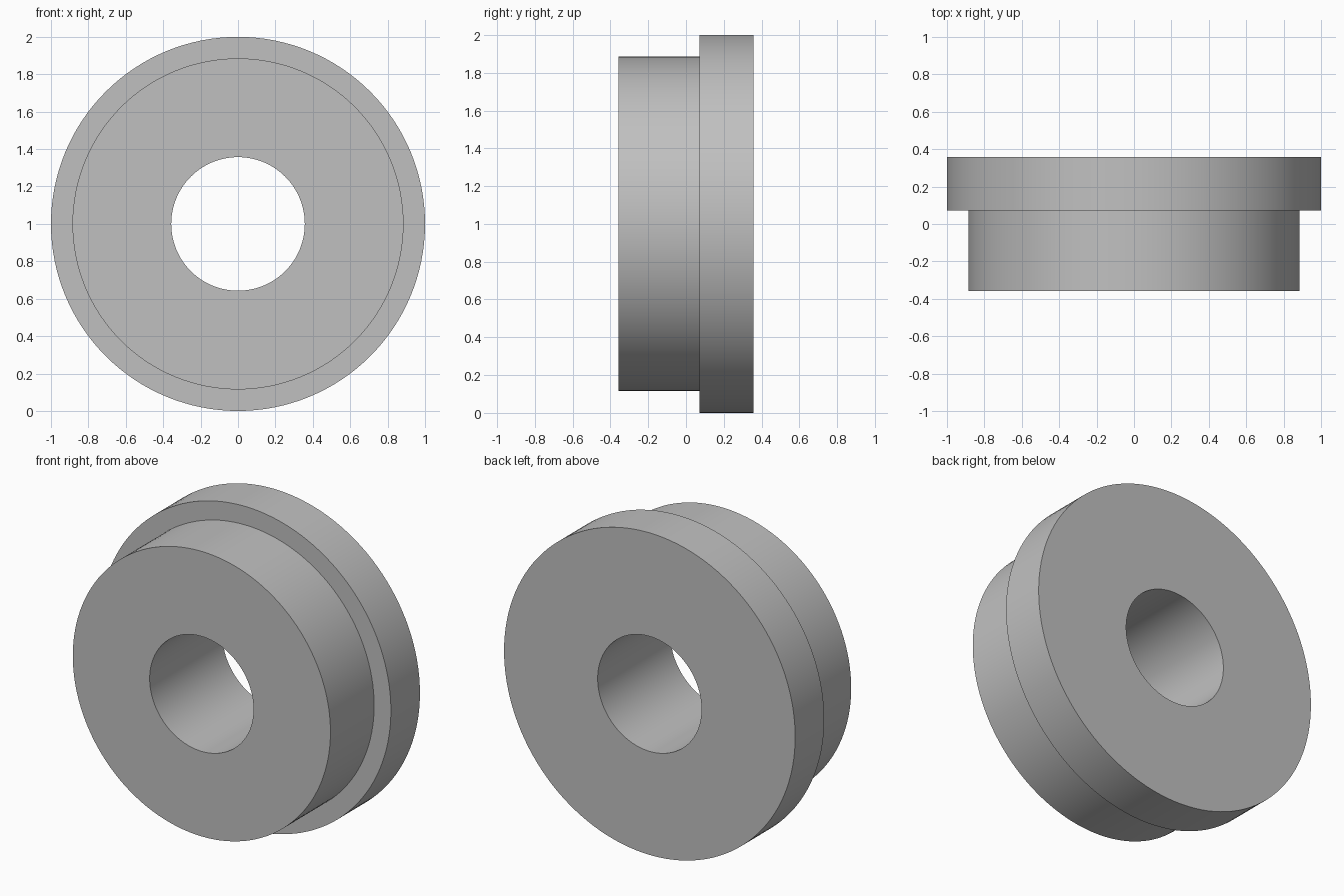
import bpy
import bmesh
from math import radians, tau
from mathutils import Matrix, Vector

cube = bpy.data.objects.get("Cube")
if cube:
    bpy.data.objects.remove(cube, do_unlink=True)

SEGMENTS = 128
OUTER, BODY, BORE = 1.0, 0.885, 0.357
FRONT, STEP, BACK = -0.357, 0.072, 0.357

# Plain grey material
grey = bpy.data.materials.new("plain grey")
grey.use_nodes = True
colour = (0.53, 0.53, 0.53, 1)
grey.diffuse_color = colour
grey.node_tree.nodes["Principled BSDF"].inputs["Base Color"].default_value = colour

# Closed stepped profile as (radius, y), turned around the y axis
profile = [(BORE, FRONT), (BODY, FRONT), (BODY, STEP),
           (OUTER, STEP), (OUTER, BACK), (BORE, BACK)]
bm = bmesh.new()
rings = []
for i in range(SEGMENTS):
    turn = Matrix.Rotation(tau * i / SEGMENTS, 3, 'Y')
    rings.append([bm.verts.new(turn @ Vector((r, y, 0))) for r, y in profile])
for i, ring in enumerate(rings):
    following = rings[(i + 1) % SEGMENTS]
    for j in range(len(profile)):
        k = (j + 1) % len(profile)
        bm.faces.new((ring[j], ring[k], following[k], following[j]))
bmesh.ops.recalc_face_normals(bm, faces=bm.faces)

# Flanged bushing resting on the ground
mesh = bpy.data.meshes.new("flanged_bushing")
bm.to_mesh(mesh)
bm.free()
mesh.materials.append(grey)
bushing = bpy.data.objects.new("flanged_bushing", mesh)
bushing.location.z = OUTER
bpy.context.collection.objects.link(bushing)

# Smooth round walls with crisp rims
bpy.ops.object.select_all(action='DESELECT')
bushing.select_set(True)
bpy.context.view_layer.objects.active = bushing
bpy.ops.object.shade_smooth_by_angle(angle=radians(30))
